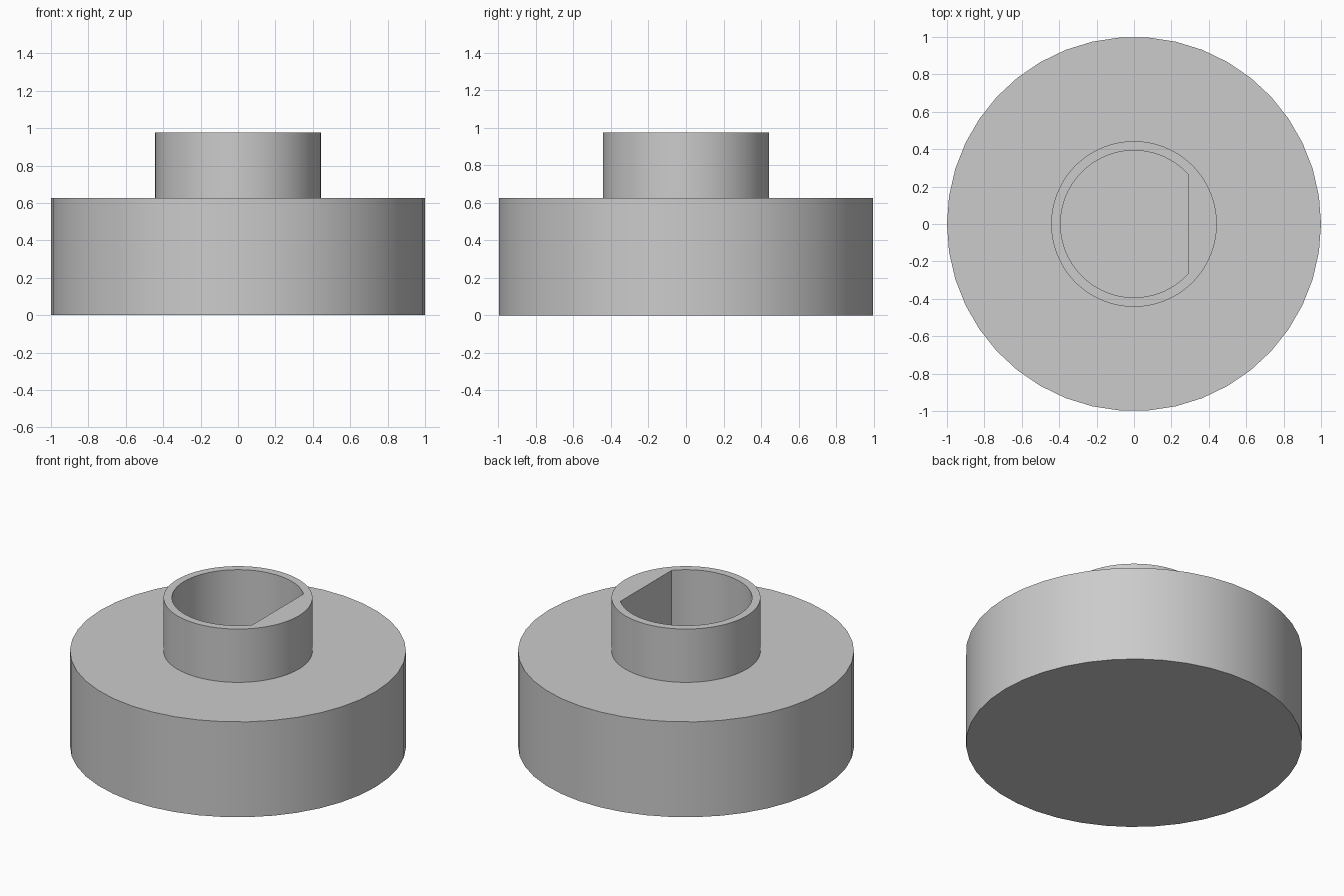
import bpy, bmesh, math

cube = bpy.data.objects.get("Cube")
if cube:
    bpy.data.objects.remove(cube, do_unlink=True)

BODY_TOP, HUB_TOP = 0.626, 0.976
BORE_RADIUS, BORE_FLAT, BORE_FLOOR = 0.393, 0.29, 0.35

grey = bpy.data.materials.new("light grey plastic")
grey.use_nodes = True
colour = (0.6, 0.6, 0.6, 1)
grey.diffuse_color = colour
grey.node_tree.nodes["Principled BSDF"].inputs["Base Color"].default_value = colour


def prism(name, outline, bottom, top):
    """Extrude a flat outline straight up into a closed solid."""
    bm = bmesh.new()
    base = bm.faces.new([bm.verts.new((x, y, bottom)) for x, y in outline])
    moved = bmesh.ops.extrude_face_region(bm, geom=[base], use_keep_orig=True)["geom"]
    for v in moved:
        if isinstance(v, bmesh.types.BMVert):
            v.co.z = top
    bmesh.ops.recalc_face_normals(bm, faces=bm.faces)
    mesh = bpy.data.meshes.new(name)
    bm.to_mesh(mesh)
    bm.free()
    mesh.materials.append(grey)
    obj = bpy.data.objects.new(name, mesh)
    bpy.context.collection.objects.link(obj)
    return obj


def arc(radius, start, end, count):
    step = (end - start) / count
    return [(radius * math.cos(start + i * step), radius * math.sin(start + i * step))
            for i in range(count + 1)]


def circle(radius, count):
    return arc(radius, 0, math.tau, count)[:-1]


# Wide body and raised hub
body = prism("knob_body", circle(1, 42), 0, BODY_TOP)
hub = prism("shaft_hub", circle(0.443, 72), BODY_TOP, HUB_TOP)

# D-shaped shaft bore, with its flat on the +x side
half = math.acos(BORE_FLAT / BORE_RADIUS)
cutter = prism("bore_cutter", arc(BORE_RADIUS, half, math.tau - half, 60),
               BORE_FLOOR, HUB_TOP + 0.2)
cutter.hide_render = True

for part in (body, hub):
    cut = part.modifiers.new("shaft bore", "BOOLEAN")
    cut.operation = "DIFFERENCE"
    cut.solver = "EXACT"
    cut.object = cutter
    bpy.ops.object.select_all(action="DESELECT")
    part.select_set(True)
    bpy.context.view_layer.objects.active = part
    bpy.ops.object.modifier_apply(modifier=cut.name)
    bpy.ops.object.shade_smooth_by_angle(angle=math.radians(30))

bpy.data.objects.remove(cutter, do_unlink=True)
